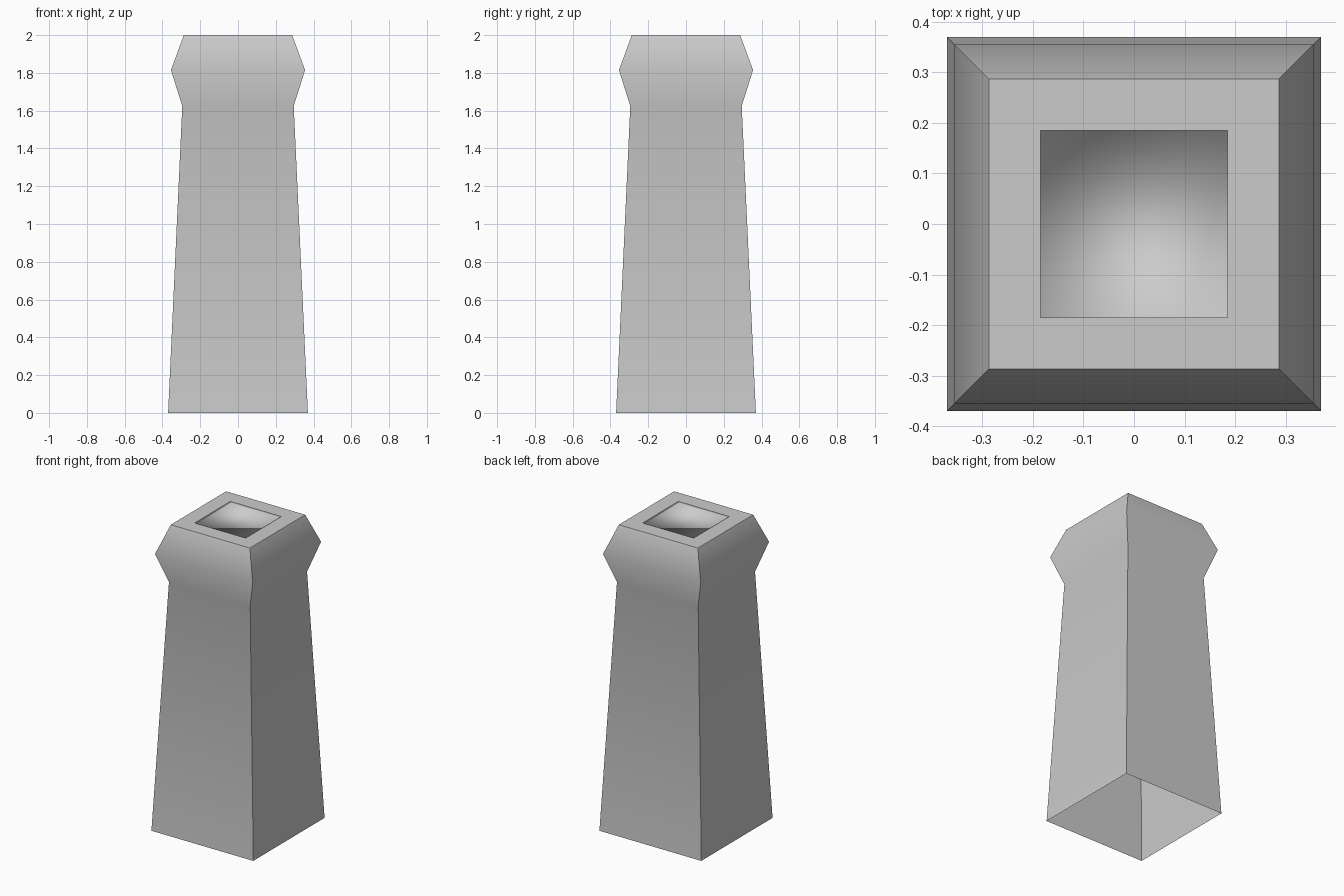
import bpy
import bmesh

cube = bpy.data.objects.get("Cube")
if cube:
    bpy.data.objects.remove(cube, do_unlink=True)

# Plain stone grey
stone = bpy.data.materials.new("stone_grey")
stone.use_nodes = True
grey = (0.6, 0.6, 0.6, 1.0)
stone.diffuse_color = grey
bsdf = next(n for n in stone.node_tree.nodes if n.type == 'BSDF_PRINCIPLED')
bsdf.inputs["Base Color"].default_value = grey

# Square rings from the open base up to the cap, then into the shallow recess
profile = [(0.37, 0.0), (0.295, 1.625), (0.355, 1.815), (0.287, 2.0),
           (0.185, 2.0), (0.185, 1.985)]
TOP, RIM = 3, 4

bm = bmesh.new()
rings = []
for half, z in profile:
    corners = [(-half, -half), (half, -half), (half, half), (-half, half)]
    rings.append([bm.verts.new((x, y, z)) for x, y in corners])

for lower, upper in zip(rings, rings[1:]):
    for i in range(4):
        j = (i + 1) % 4
        bm.faces.new((lower[i], lower[j], upper[j], upper[i]))
bm.faces.new(rings[-1])  # recess floor

for face in bm.faces:
    face.smooth = True

# Sharp corners up every side, around the cap and around the recess rim
for lower, upper in zip(rings, rings[1:]):
    for a, b in zip(lower, upper):
        bm.edges.get((a, b)).smooth = False
for level in (TOP, RIM):
    for i in range(4):
        bm.edges.get((rings[level][i], rings[level][(i + 1) % 4])).smooth = False

mesh = bpy.data.meshes.new("tapered_post")
bm.to_mesh(mesh)
bm.free()
mesh.materials.append(stone)
post = bpy.data.objects.new("tapered_post", mesh)
bpy.context.collection.objects.link(post)
